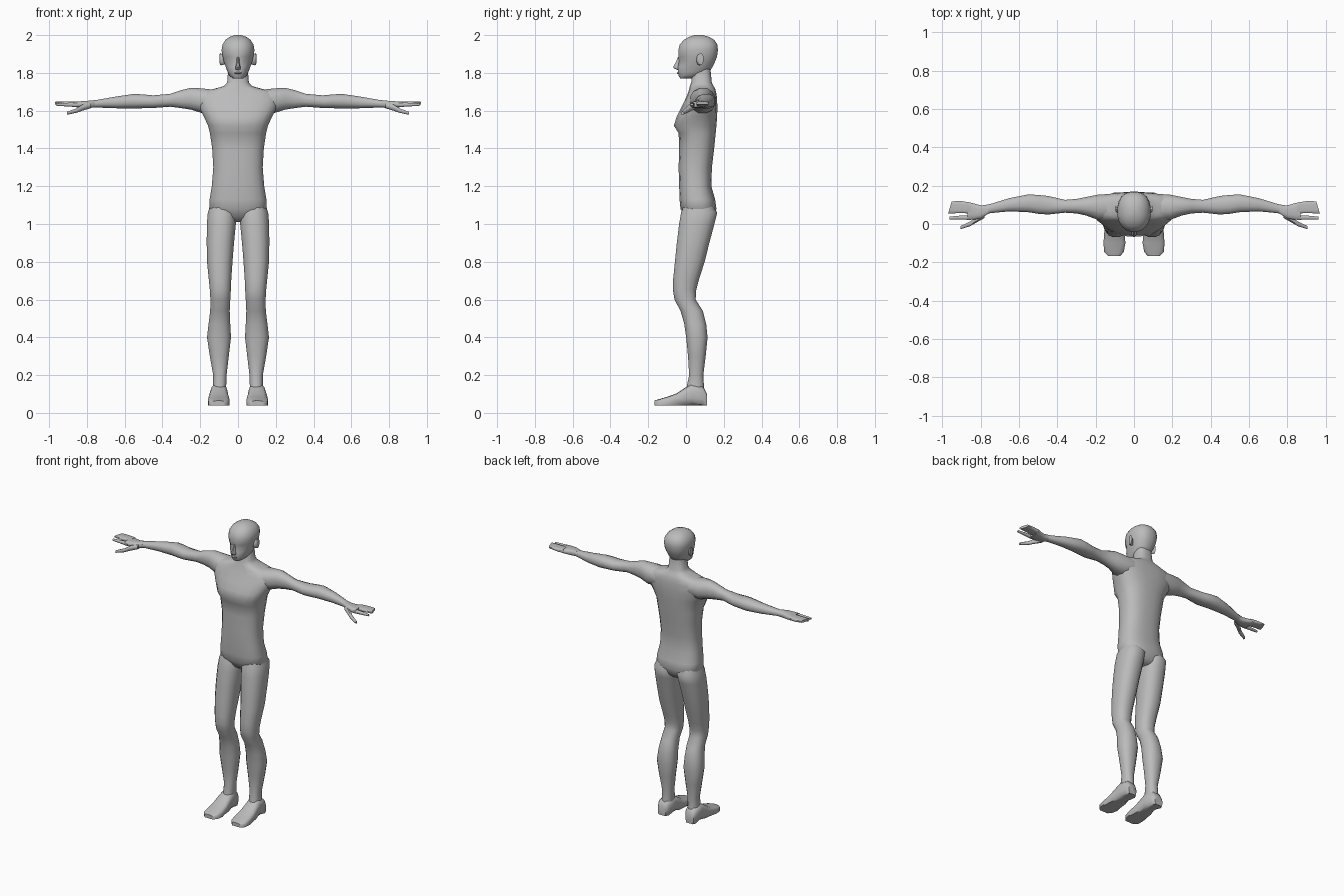
import bpy, bmesh, math

SKIN = bpy.data.materials.new("plain grey")
SKIN.diffuse_color = (0.5, 0.5, 0.5, 1)


def loft(name, axis, rings, n=2.3, sides=16, mirror=False, shape=None):
    """Skin rounded sections (position, a0, a1, b0, b1) along an axis.
    Sections span x,y for axis z; y,z for axis x; x,z for axis y."""
    bm = bmesh.new()
    loops = []
    for p, a0, a1, b0, b1 in rings:
        loop = []
        for i in range(sides):
            t = 2 * math.pi * (i + 0.5) / sides
            c, s = math.cos(t), math.sin(t)
            a = (a0 + a1) / 2 + (a1 - a0) / 2 * math.copysign(abs(c) ** (2 / n), c)
            b = (b0 + b1) / 2 + (b1 - b0) / 2 * math.copysign(abs(s) ** (2 / n), s)
            co = {"z": (a, b, p), "x": (p, a, b), "y": (a, p, b)}[axis]
            loop.append(bm.verts.new(co))
        loops.append(loop)
    for lo, hi in zip(loops, loops[1:]):
        for i in range(sides):
            j = (i + 1) % sides
            bm.faces.new((lo[i], lo[j], hi[j], hi[i]))
    bm.faces.new(loops[0])
    bm.faces.new(loops[-1])
    if shape:
        for v in bm.verts:
            shape(v.co)
    bmesh.ops.recalc_face_normals(bm, faces=bm.faces)
    mesh = bpy.data.meshes.new(name)
    bm.to_mesh(mesh)
    bm.free()
    mesh.materials.append(SKIN)
    ob = bpy.data.objects.new(name, mesh)
    bpy.context.collection.objects.link(ob)
    bpy.ops.object.select_all(action="DESELECT")
    ob.select_set(True)
    bpy.context.view_layer.objects.active = ob
    bpy.ops.object.shade_smooth_by_angle(angle=math.radians(50))
    if mirror:
        ob.modifiers.new("mirror", "MIRROR").use_mirror_merge = False
    return ob


def centred(rows):
    return [(z, -w, w, y0, y1) for z, w, y0, y1 in rows]


# Torso with neck
loft("torso", "z", centred([
    (1.01, .05, .03, .12), (1.03, .11, .0, .14), (1.08, .154, -.03, .162),
    (1.13, .152, -.035, .155), (1.20, .14, -.037, .135), (1.30, .132, -.04, .138),
    (1.40, .138, -.037, .15), (1.48, .15, -.04, .158), (1.52, .16, -.065, .162),
    (1.57, .183, -.05, .166), (1.62, .21, -.025, .167), (1.67, .222, .0, .165),
    (1.70, .19, .012, .16), (1.715, .13, .016, .155), (1.73, .075, .02, .147),
    (1.75, .058, .027, .137), (1.82, .052, .035, .13)]), n=2.6, sides=20)


# Head: the face is narrowed toward the front, with shallow eye sockets
def face(co):
    if co.y < .03:
        co.x *= 1 - 1.6 * (.03 - co.y)
    if co.y < .0 and 1.855 < co.z < 1.87 and .015 < abs(co.x) < .06:
        co.y += .009


loft("head", "z", centred([
    (1.770, .028, -.03, .03), (1.785, .046, -.04, .08), (1.805, .056, -.044, .125),
    (1.835, .067, -.043, .143), (1.862, .077, -.038, .156), (1.885, .082, -.042, .165),
    (1.92, .088, -.042, .17), (1.95, .083, -.034, .167), (1.975, .067, -.012, .15),
    (1.99, .046, .015, .125), (2.0, .018, .045, .09)]), n=2.4, sides=20, shape=face)
loft("nose", "z", centred([
    (1.815, .010, -.045, -.02), (1.823, .016, -.064, -.02), (1.832, .014, -.07, -.02),
    (1.855, .009, -.056, -.02), (1.885, .007, -.043, -.02)]), n=2, sides=8)
loft("lips", "z", centred([
    (1.793, .015, -.043, -.02), (1.799, .021, -.049, -.02), (1.806, .014, -.046, -.02)]),
    n=2, sides=8)
loft("ear", "x", [(.07, .055, .08, 1.845, 1.89), (.086, .055, .088, 1.84, 1.9),
                  (.096, .064, .094, 1.842, 1.906), (.097, .07, .088, 1.855, 1.898)],
     n=2, sides=10, mirror=True)

# Arm, from inside the chest to the wrist
loft("arm", "x", [
    (.11, .015, .16, 1.60, 1.71), (.19, .02, .155, 1.585, 1.72),
    (.25, .043, .142, 1.604, 1.723), (.30, .054, .132, 1.612, 1.71),
    (.36, .058, .127, 1.62, 1.69), (.45, .048, .148, 1.613, 1.682),
    (.50, .052, .153, 1.612, 1.687), (.55, .06, .156, 1.61, 1.69),
    (.65, .065, .136, 1.612, 1.675), (.75, .056, .105, 1.616, 1.657),
    (.80, .04, .095, 1.615, 1.652)], sides=12, mirror=True)

# Hand
loft("palm", "x", [
    (.76, .053, .10, 1.617, 1.656), (.80, .028, .098, 1.612, 1.652),
    (.835, .022, .108, 1.615, 1.65), (.87, .02, .117, 1.62, 1.649)],
    n=3, sides=12, mirror=True)


def slant(co):
    if co.x > .9:
        co.x -= (co.y - .055) * .3


loft("fingers", "x", [
    (.85, .055, .112, 1.621, 1.65), (.90, .056, .12, 1.626, 1.649),
    (.97, .055, .119, 1.632, 1.648)], n=4, sides=12, mirror=True, shape=slant)
loft("index_finger", "x", [
    (.85, .021, .045, 1.618, 1.645), (.91, .022, .044, 1.622, 1.642),
    (.963, .023, .039, 1.626, 1.639)], sides=8, mirror=True)
loft("thumb", "x", [
    (.78, .03, .07, 1.612, 1.645), (.82, .008, .04, 1.6, 1.636),
    (.855, -.012, .014, 1.588, 1.613), (.905, -.028, -.01, 1.578, 1.595)],
    sides=8, mirror=True)

# Leg, from hip to ankle
loft("leg", "z", [
    (1.13, .03, .135, .0, .12), (1.06, .008, .161, -.028, .167),
    (1.00, .01, .166, -.038, .152), (.90, .02, .167, -.05, .125),
    (.80, .028, .165, -.06, .10), (.70, .035, .155, -.07, .068),
    (.65, .037, .15, -.07, .055), (.60, .04, .147, -.062, .052),
    (.54, .043, .148, -.03, .09), (.47, .04, .157, -.01, .108),
    (.40, .036, .165, .0, .115), (.30, .048, .15, .01, .105),
    (.20, .06, .132, .016, .092), (.14, .062, .132, .003, .096),
    (.08, .06, .14, .0, .1)], mirror=True)


# Foot with a flat sole
def sole(co):
    if co.z < .055:
        co.z = .04


loft("foot", "y", [
    (.112, .075, .135, .04, .10), (.09, .06, .145, .04, .14),
    (.03, .055, .146, .04, .155), (-.01, .052, .152, .04, .13),
    (-.05, .047, .157, .04, .103), (-.10, .044, .16, .04, .085),
    (-.145, .052, .157, .04, .072), (-.168, .072, .135, .04, .065)],
    n=2.8, sides=14, mirror=True, shape=sole)
